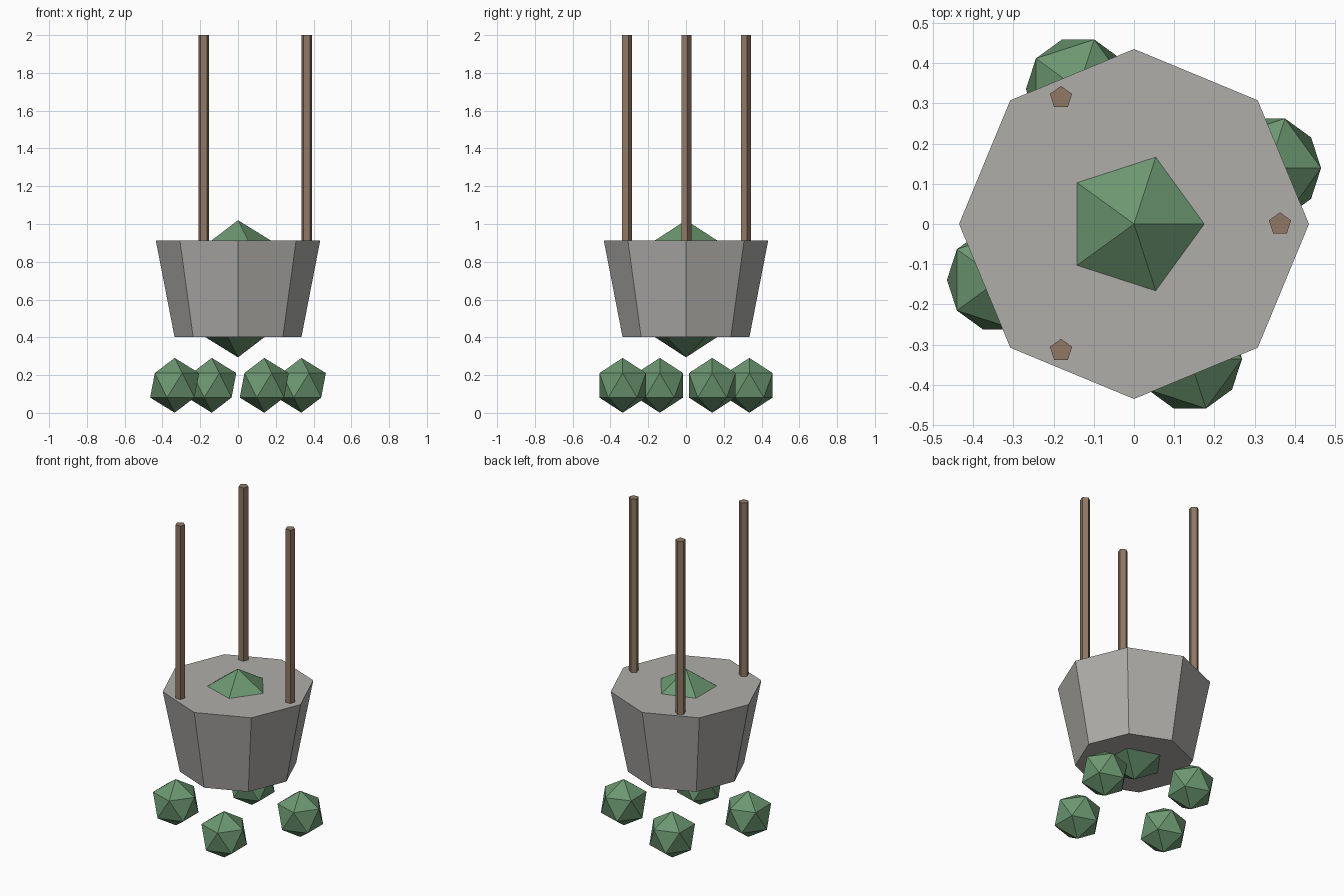
import bpy
import math

if "Cube" in bpy.data.objects:
    bpy.data.objects.remove(bpy.data.objects["Cube"])


def material(name, rgb):
    m = bpy.data.materials.new(name)
    m.diffuse_color = (*rgb, 1)
    m.use_nodes = True
    m.node_tree.nodes["Principled BSDF"].inputs["Base Color"].default_value = m.diffuse_color
    return m


GREY = material("stone grey", (0.43, 0.42, 0.40))
GREEN = material("leaf green", (0.15, 0.31, 0.165))
BROWN = material("wood brown", (0.28, 0.19, 0.13))


def finish(name, mat):
    ob = bpy.context.object
    ob.name = name
    ob.data.materials.append(mat)


def ball(name, radius, location):
    bpy.ops.mesh.primitive_ico_sphere_add(subdivisions=1, radius=radius, location=location)
    finish(name, GREEN)


RING = 0.363            # radius on which poles and small bushes stand
BOTTOM, TOP = 0.402, 0.912

# Tapered eight-sided planter
bpy.ops.mesh.primitive_cone_add(vertices=8, radius1=0.336, radius2=0.435,
                                depth=TOP - BOTTOM, location=(0, 0, (TOP + BOTTOM) / 2))
finish("planter", GREY)

# Large plant poking out above and below the planter
ball("central_plant", 0.363, (0, 0, 0.657))

# Three thin five-sided poles
for i in range(3):
    a = i * math.tau / 3
    z0 = TOP - 0.01
    bpy.ops.mesh.primitive_cylinder_add(vertices=5, radius=0.029, depth=2 - z0,
                                        location=(RING * math.cos(a), RING * math.sin(a), (2 + z0) / 2))
    finish(f"pole_{i + 1}", BROWN)

# Four small bushes below
for i in range(4):
    a = math.radians(22.5 + 90 * i)
    ball(f"small_bush_{i + 1}", 0.145, (RING * math.cos(a), RING * math.sin(a), 0.146))
